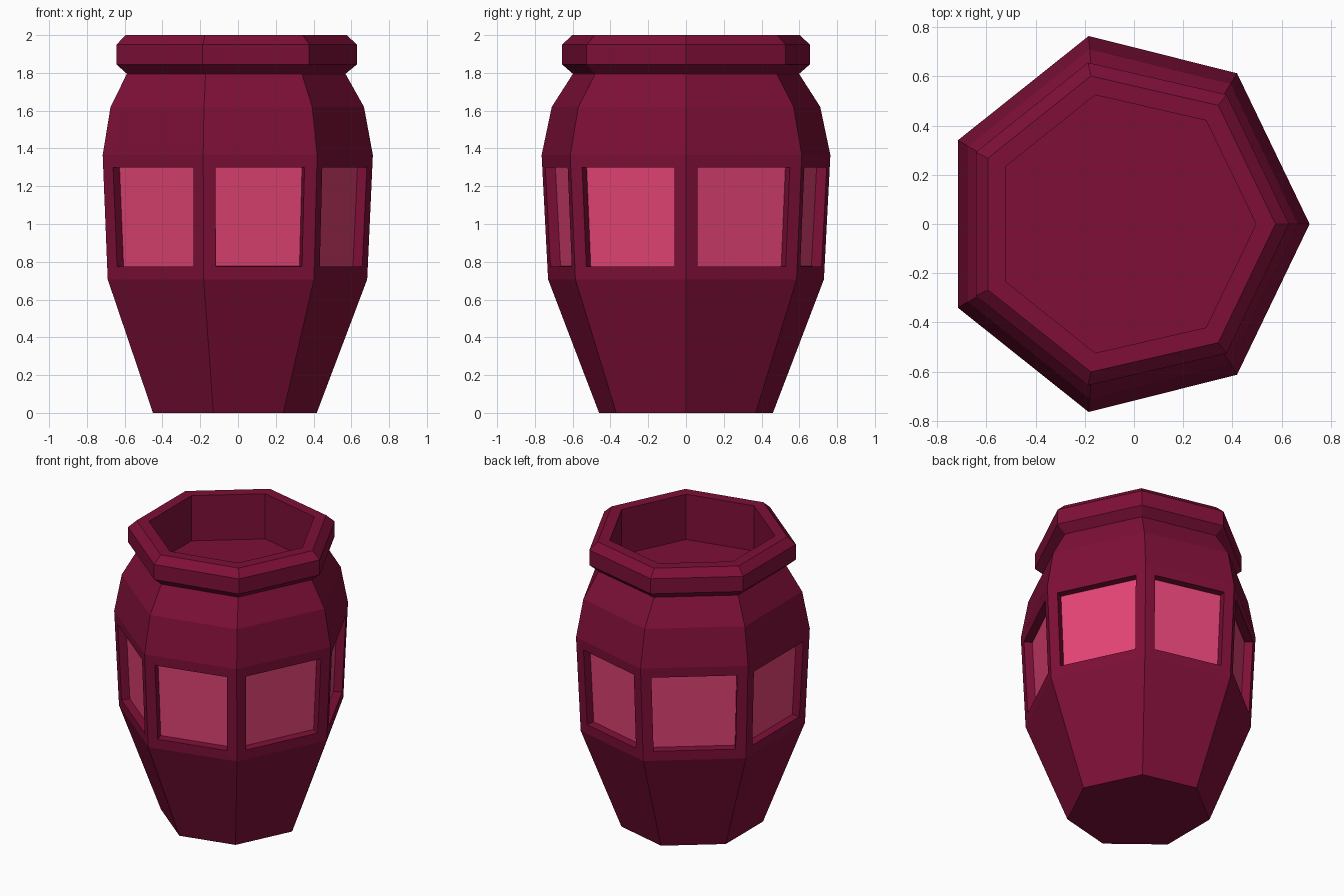
import bpy, bmesh, math

if "Cube" in bpy.data.objects:
    bpy.data.objects.remove(bpy.data.objects["Cube"])

SIDES = 7
# Rings from base, over the rim, down to the inner floor: z, radius, sideways squash
RINGS = [
    (0.0, 0.472, -0.015),
    (0.707, 0.749, 0.025),   # belly bottom
    (1.365, 0.784, 0.030),   # belly top
    (1.62, 0.729, 0.022),    # shoulder
    (1.795, 0.614, 0.005),   # neck
    (1.845, 0.673, 0.003),   # rim
    (1.95, 0.673, 0.003),
    (2.0, 0.617, 0.002),
    (2.0, 0.538, 0.002),     # mouth edge
    (1.685, 0.538, 0.002),   # inner floor
]
CENTRE_X = -0.04


def material(name, color):
    m = bpy.data.materials.new(name)
    m.diffuse_color = (*color, 1)
    m.use_nodes = True
    m.node_tree.nodes["Principled BSDF"].inputs["Base Color"].default_value = m.diffuse_color
    return m


def ring(bm, z, r, squash):
    verts = []
    for i in range(SIDES):
        a = 2 * math.pi * i / SIDES
        x = CENTRE_X + r * math.cos(a) - math.copysign(squash, math.cos(a))
        verts.append(bm.verts.new((x, r * math.sin(a), z)))
    return verts


bm = bmesh.new()
rings = [ring(bm, *row) for row in RINGS]
belly = []
for k, (lo, hi) in enumerate(zip(rings, rings[1:])):
    for i in range(SIDES):
        j = (i + 1) % SIDES
        f = bm.faces.new((lo[i], lo[j], hi[j], hi[i]))
        if k == 1:
            belly.append(f)
bm.faces.new(rings[0][::-1])
bm.faces.new(rings[-1])
bm.normal_update()

# Recessed coloured window in every belly side
bmesh.ops.inset_individual(bm, faces=belly, thickness=0.067, use_even_offset=True)
bm.normal_update()
panels = bmesh.ops.extrude_discrete_faces(bm, faces=belly)["faces"]
bm.normal_update()
for f in panels:
    f.material_index = 1
    bmesh.ops.translate(bm, verts=f.verts, vec=f.normal * -0.055)

mesh = bpy.data.meshes.new("jar")
bm.to_mesh(mesh)
bm.free()
mesh.materials.append(material("dark_wine", (0.21, 0.0048, 0.039)))
mesh.materials.append(material("rose_pink", (0.77, 0.058, 0.18)))
jar = bpy.data.objects.new("jar", mesh)
bpy.context.collection.objects.link(jar)
